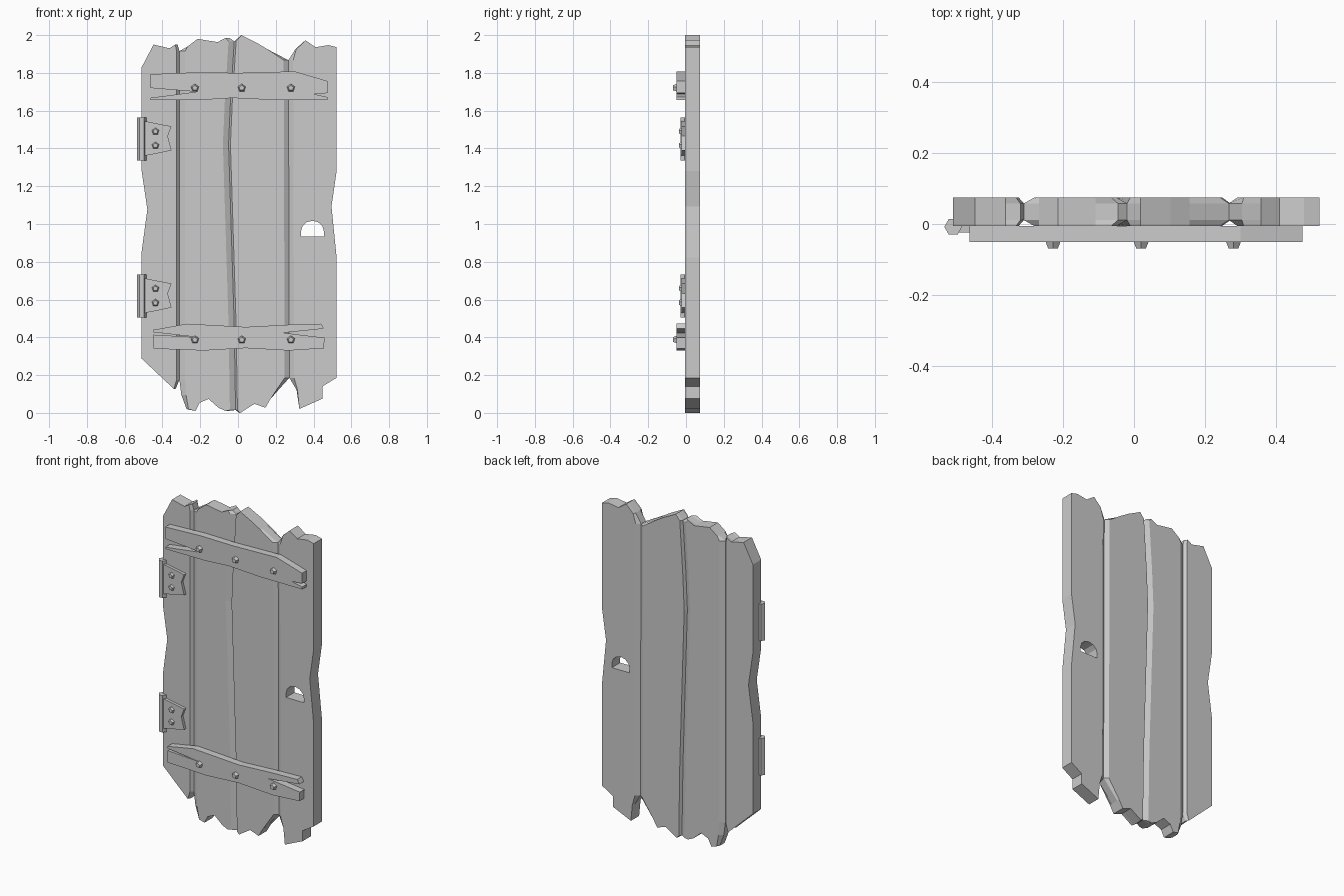
import bpy, bmesh, math
from mathutils import Matrix

BACK, FRONT = 0.075, -0.006


def finish(name, bm):
    bmesh.ops.recalc_face_normals(bm, faces=bm.faces)
    me = bpy.data.meshes.new(name)
    bm.to_mesh(me)
    bm.free()
    ob = bpy.data.objects.new(name, me)
    bpy.context.collection.objects.link(ob)
    return ob


def slab(name, pts, layers):
    """Stack an (x, z, dx) outline along y; layers are (y, share of dx)."""
    bm = bmesh.new()
    rings = []
    for y, k in layers:
        rings.append([bm.verts.new((p[0] + k * (p[2] if len(p) > 2 else 0), y, p[1])) for p in pts])
    n = len(pts)
    for a, b in zip(rings, rings[1:]):
        for i in range(n):
            j = (i + 1) % n
            bm.faces.new((a[i], a[j], b[j], b[i]))
    bm.faces.new(rings[0])
    bm.faces.new(rings[-1])
    return finish(name, bm)


def stud(name, x, z, base, tip, r):
    bm = bmesh.new()
    m = Matrix.Translation((x, (base + tip) / 2, z)) @ Matrix.Rotation(math.pi / 2, 4, 'X')
    bmesh.ops.create_cone(bm, cap_ends=True, segments=5, radius1=r, radius2=r * 0.65,
                          depth=base - tip, matrix=m)
    return finish(name, bm)


# Planks: jagged ends, bevelled along the seams on both faces
bevel = [(FRONT, 1), (FRONT + 0.017, 0), (BACK - 0.017, 0), (BACK, 1)]
slab("plank_left", [
    (-.51, 1.83), (-.447, 1.95), (-.362, 1.93), (-.32, 1.95, -.012), (-.31, 1.915, -.015),
    (-.31, .175, -.015), (-.33, .127, -.01), (-.51, .287), (-.51, .855), (-.48, 1.077),
    (-.51, 1.28)], bevel)
slab("plank_mid_left", [
    (-.31, 1.915, .03), (-.267, 1.94), (-.214, 1.98), (-.108, 1.963), (-.045, 1.985, -.02),
    (-.02, 1.967, -.03), (-.04, 1.65, -.03), (-.05, 1.42, -.03), (-.02, .467, -.03),
    (-.013, .015, -.03), (-.055, .01, -.01), (-.103, .027), (-.156, .074), (-.204, .053),
    (-.225, .01), (-.272, .02, .01), (-.30, .095, .025), (-.31, .175, .03)], bevel)
slab("plank_mid_right", [
    (-.02, 1.967, .01), (.018, 2.0), (.103, 1.957), (.156, 1.925), (.267, 1.867, -.025),
    (.272, .186, -.025), (.172, .074), (.145, .027), (.087, .048), (.008, 0, .004),
    (-.013, .015, .01), (-.02, .467, .01), (-.05, 1.42, .01), (-.04, 1.65, .01)], bevel)
right = slab("plank_right", [
    (.267, 1.867, .025), (.304, 1.926, .005), (.357, 1.973), (.41, 1.936), (.479, 1.947),
    (.522, 1.936), (.522, 1.28), (.495, 1.093), (.522, .822), (.522, .186), (.447, .14),
    (.447, .075), (.325, .021), (.31, .122, .005), (.272, .186, .025)], bevel)

# Arched hand hole through the right plank
arch = [(.394 + .061 * math.cos(a), .96 + .057 * math.sin(a))
        for a in (math.pi * i / 6 for i in range(7))]
cutter = slab("hole_cutter", [(.455, .934)] + arch + [(.333, .934)], [(-.2, 0), (.3, 0)])
mod = right.modifiers.new("hole", 'BOOLEAN')
mod.object, mod.operation, mod.solver = cutter, 'DIFFERENCE', 'EXACT'
bpy.context.view_layer.objects.active = right
bpy.ops.object.modifier_apply(modifier="hole")
bpy.data.objects.remove(cutter)

# Cross battens with split ends
depth = [(-.05, 0), (FRONT, 0)]
slab("batten_top", [
    (-.463, 1.793), (-.22, 1.803), (0, 1.80), (.30, 1.808), (.474, 1.757), (.474, 1.693),
    (.40, 1.688), (.474, 1.672), (.474, 1.657), (.185, 1.657), (-.03, 1.667), (-.19, 1.657),
    (-.463, 1.657), (-.463, 1.668), (-.22, 1.70), (-.463, 1.72)], depth)
slab("batten_bottom", [
    (-.447, .44), (-.27, .472), (.04, .455), (.27, .467), (.44, .472), (.455, .446),
    (.24, .424), (.458, .398), (.455, .342), (.27, .33), (.04, .343), (-.18, .33),
    (-.447, .34), (-.447, .414), (-.21, .40), (-.447, .427)], depth)
for z in (1.72, .387):
    for x in (-.228, .02, .28):
        stud("batten_bolt", x, z, -.05, -.069, .022)

# Hinges: hexagonal knuckle, ragged plate and two bolts
for z in (1.45, .618):
    bm = bmesh.new()
    bmesh.ops.create_cone(bm, cap_ends=True, segments=6, radius1=.025, radius2=.025, depth=.228,
                          matrix=Matrix.Translation((-.509, -.008, z)) @ Matrix.Rotation(math.pi / 6, 4, 'Z'))
    finish("hinge_knuckle", bm)
    slab("hinge_plate", [
        (-.51, z + .098), (-.43, z + .082), (-.352, z + .067), (-.372, z + .015), (-.352, z - .06),
        (-.425, z - .076), (-.51, z - .092)], [(-.024, 0), (FRONT, 0)])
    for dz in (.04, -.035):
        stud("hinge_bolt", -.437, z + dz, -.024, -.037, .02)
